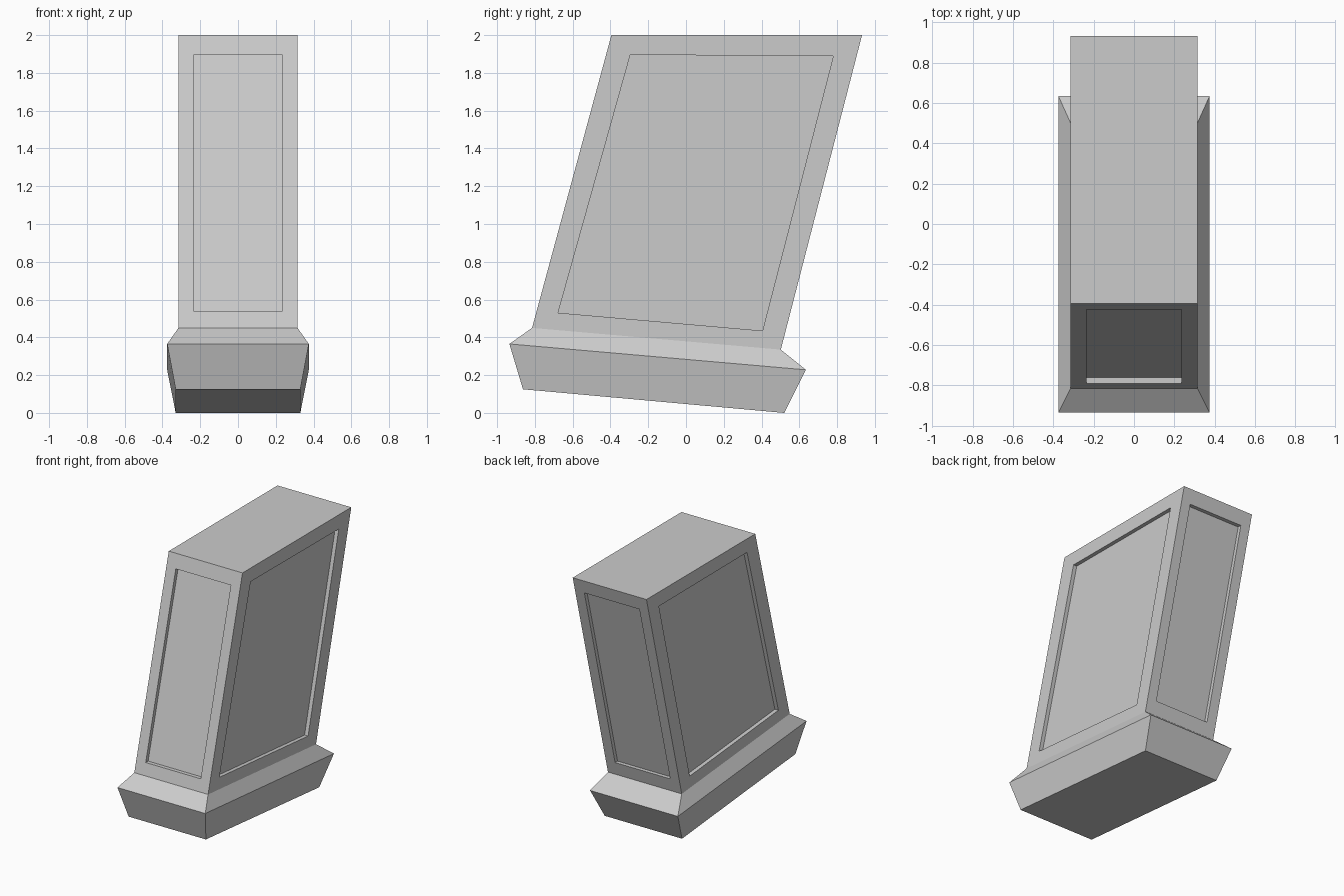
import bpy
import bmesh
from mathutils import Vector

if "Cube" in bpy.data.objects:
    bpy.data.objects.remove(bpy.data.objects["Cube"])

DEPTH = 0.03


def ring(bm, half, front, back):
    """Rectangular section tilted in y/z, counter-clockwise seen from above."""
    return [bm.verts.new((x, p[0], p[1])) for x, p in
            ((-half, front), (half, front), (half, back), (-half, back))]


def band(bm, a, b):
    """Four faces joining two rings: front, right, back, left."""
    return [bm.faces.new((a[i], a[(i + 1) % 4], b[(i + 1) % 4], b[i])) for i in range(4)]


def recess(bm, face, corners, push):
    """Frame a quad around the given inner corners and sink the panel."""
    outer = list(face.verts)
    bm.faces.remove(face)
    rim = [bm.verts.new(c) for c in corners]
    floor = [bm.verts.new(Vector(c) + Vector(push)) for c in corners]
    band(bm, outer, rim)
    band(bm, rim, floor)
    bm.faces.new(floor)


def finish(bm, name):
    mesh = bpy.data.meshes.new(name)
    bm.to_mesh(mesh)
    bm.free()
    obj = bpy.data.objects.new(name, mesh)
    bpy.context.collection.objects.link(obj)


# Shared section where the shaft meets the plinth, and the shaft top
HALF = 0.315
FRONT_LOW, BACK_LOW = (-0.815, 0.45), (0.502, 0.335)
FRONT_TOP, BACK_TOP = (-0.395, 2.0), (0.932, 2.0)

# Flared plinth
bm = bmesh.new()
foot = ring(bm, 0.33, (-0.863, 0.125), (0.52, 0.0))
lip = ring(bm, 0.375, (-0.935, 0.365), (0.635, 0.228))
neck = ring(bm, HALF, FRONT_LOW, BACK_LOW)
band(bm, foot, lip)
band(bm, lip, neck)
bm.faces.new(foot[::-1])
finish(bm, "plinth")

# Leaning shaft with a sunken panel on each side
bm = bmesh.new()
low = ring(bm, HALF, FRONT_LOW, BACK_LOW)
top = ring(bm, HALF, FRONT_TOP, BACK_TOP)
front, right, back, left = band(bm, low, top)
bm.faces.new(top)


def end_panel(a, b, z0, z1, sx):
    """Panel corners lying on the sloping line a-b."""
    y0, y1 = (a[0] + (b[0] - a[0]) * (z - a[1]) / (b[1] - a[1]) for z in (z0, z1))
    w = 0.235 * sx
    return [(-w, y0, z0), (w, y0, z0), (w, y1, z1), (-w, y1, z1)]


recess(bm, front, end_panel(FRONT_LOW, FRONT_TOP, 0.54, 1.895, 1), (0, DEPTH, 0))
recess(bm, back, end_panel(BACK_LOW, BACK_TOP, 0.44, 1.893, -1), (0, -DEPTH, 0))

side = [(-0.677, 0.53), (0.405, 0.435), (0.78, 1.89), (-0.295, 1.895)]
recess(bm, right, [(HALF, y, z) for y, z in side], (-DEPTH, 0, 0))
mirrored = [side[1], side[0], side[3], side[2]]
recess(bm, left, [(-HALF, y, z) for y, z in mirrored], (DEPTH, 0, 0))
finish(bm, "shaft")
